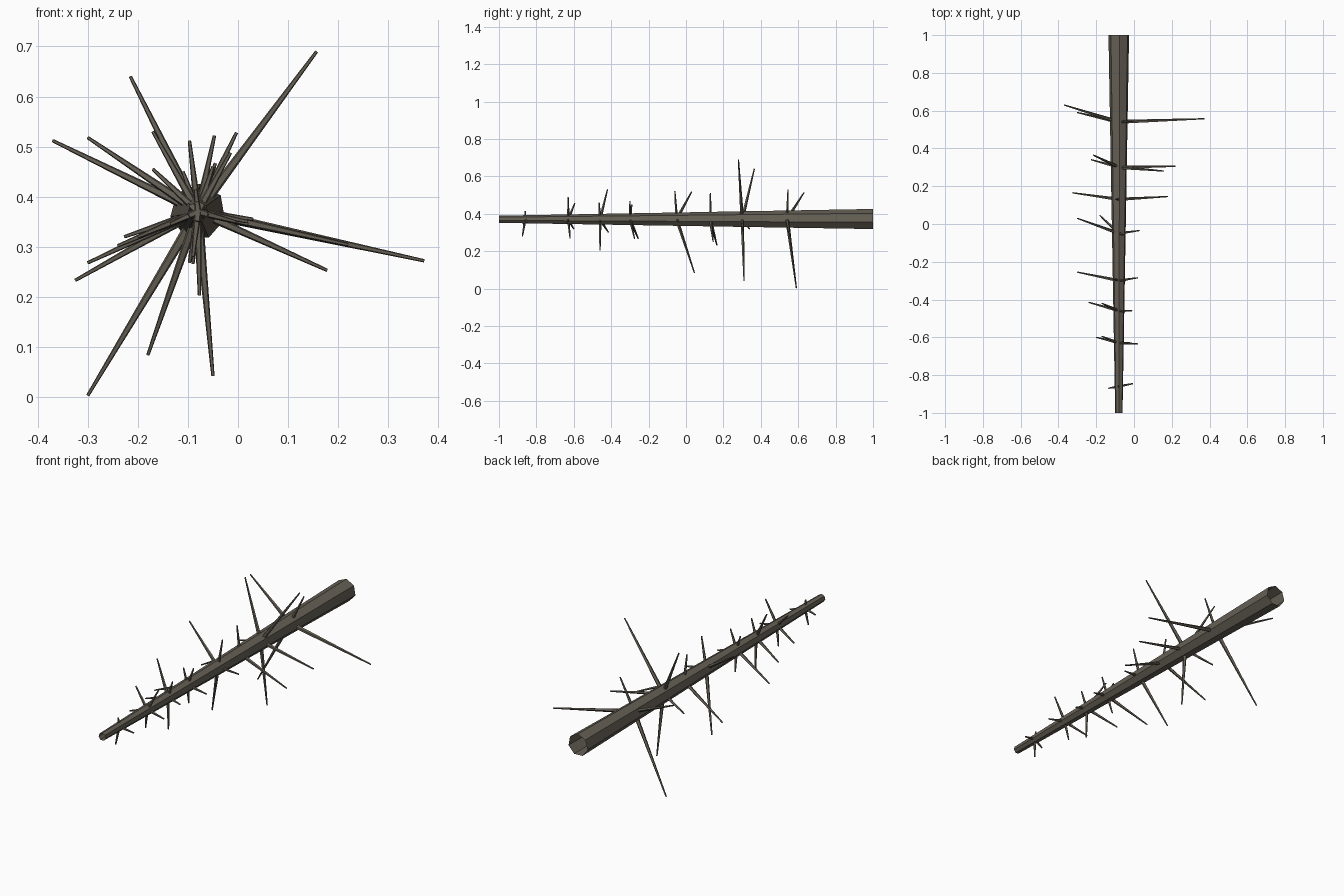
import bpy, bmesh, math
from mathutils import Vector

bark = bpy.data.materials.new("grey brown bark")
bark.diffuse_color = (0.13, 0.115, 0.09, 1)

CX, CZ = -0.08, 0.37  # trunk axis


def add_tube(bm, a, b, ra, rb, sides, start=0.0, cap_end=False):
    """Tapered tube from a to b, open unless the far end is capped."""
    a, b = Vector(a), Vector(b)
    d = (b - a).normalized()
    up = Vector((0, 1, 0)) if abs(d.y) < 0.9 else Vector((0, 0, 1))
    u = up.cross(d).normalized()
    v = d.cross(u)
    rings = []
    for p, r in ((a, ra), (b, rb)):
        rings.append([bm.verts.new(p + r * (math.cos(t) * u + math.sin(t) * v))
                      for t in (start + math.tau * i / sides for i in range(sides))])
    for i in range(sides):
        j = (i + 1) % sides
        bm.faces.new((rings[0][i], rings[0][j], rings[1][j], rings[1][i]))
    if cap_end:
        bm.faces.new(rings[1])


def finish(bm, name):
    me = bpy.data.meshes.new(name)
    bm.to_mesh(me)
    bm.free()
    me.materials.append(bark)
    bpy.context.collection.objects.link(bpy.data.objects.new(name, me))


# Trunk: long open seven-sided taper lying along y
bm = bmesh.new()
add_tube(bm, (CX, -1, CZ), (CX, 1, CZ), 0.02, 0.056, 7, math.radians(-10))
finish(bm, "trunk")

# Branch whorls: position along trunk, then the branch tips (x, y, z)
whorls = [
    (-0.86, [(-0.135, -0.87, 0.345), (-0.005, -0.845, 0.35), (-0.085, -0.86, 0.415),
             (-0.09, -0.875, 0.28)]),
    (-0.63, [(-0.20, -0.60, 0.32), (-0.17, -0.595, 0.455), (-0.097, -0.62, 0.268),
             (-0.015, -0.63, 0.488), (0.02, -0.635, 0.35)]),
    (-0.46, [(-0.24, -0.415, 0.302), (-0.17, -0.42, 0.53), (-0.077, -0.46, 0.203),
             (-0.01, -0.46, 0.35), (-0.05, -0.465, 0.46)]),
    (-0.30, [(-0.30, -0.255, 0.268), (-0.045, -0.30, 0.467), (-0.09, -0.275, 0.266),
             (0.02, -0.285, 0.345), (-0.11, -0.29, 0.45)]),
    (-0.05, [(-0.30, 0.03, 0.518), (-0.18, 0.045, 0.084), (-0.047, -0.06, 0.522),
             (0.03, -0.035, 0.355)]),
    (0.13, [(0.178, 0.145, 0.253), (-0.325, 0.165, 0.233), (-0.097, 0.13, 0.512)]),
    (0.30, [(0.157, 0.28, 0.69), (-0.215, 0.365, 0.64), (-0.05, 0.31, 0.042),
            (-0.227, 0.34, 0.32), (0.22, 0.305, 0.304)]),
    (0.54, [(-0.37, 0.63, 0.512), (0.372, 0.557, 0.272), (-0.30, 0.59, 0.003),
            (-0.003, 0.545, 0.528)]),
]
for n, (y, tips) in enumerate(whorls, 1):
    bm = bmesh.new()
    for tip in tips:
        root = Vector((CX, y, CZ))
        length = (Vector(tip) - root).length
        add_tube(bm, root, tip, 0.007 + 0.01 * length, 0.0035, 5, 0.3, True)
    finish(bm, "branch_whorl_%d" % n)
